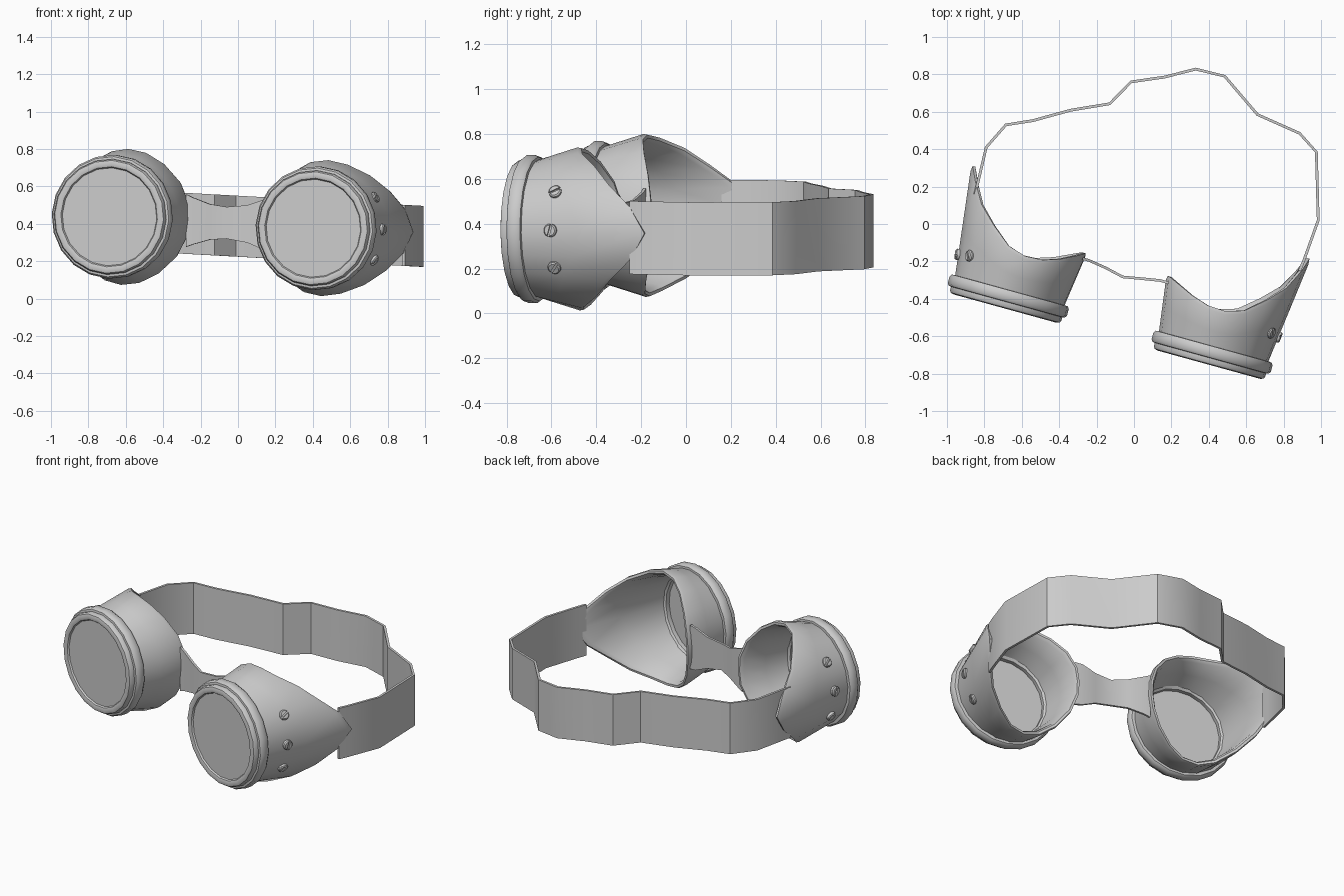
import bpy, bmesh
from math import sin, cos, pi, atan2, radians
from mathutils import Matrix, Vector

if "Cube" in bpy.data.objects:
    bpy.data.objects.remove(bpy.data.objects["Cube"])

# Goggle frame: x along the two lenses, y backwards, z up
FRAME = (Matrix.Translation((-0.145, -0.60, 0.407)) @ Matrix.Rotation(radians(-15.4), 4, 'Z')
         @ Matrix.Rotation(radians(3.1), 4, 'Y'))
HALF = 0.566   # half the lens spacing
N = 20


def finish(name, bm, matrix, angle=35):
    bmesh.ops.recalc_face_normals(bm, faces=bm.faces)
    bm.transform(matrix)
    mesh = bpy.data.meshes.new(name)
    bm.to_mesh(mesh)
    bm.free()
    ob = bpy.data.objects.new(name, mesh)
    bpy.context.collection.objects.link(ob)
    bpy.ops.object.select_all(action='DESELECT')
    ob.select_set(True)
    bpy.context.view_layer.objects.active = ob
    bpy.ops.object.shade_smooth_by_angle(angle=radians(angle))
    return ob


def add_loft(bm, sections, cyclic=False):
    rows = [[bm.verts.new(p) for p in s] for s in sections]
    n = len(rows[0])
    for k in range(len(rows) if cyclic else len(rows) - 1):
        a, b = rows[k], rows[(k + 1) % len(rows)]
        for i in range(n):
            j = (i + 1) % n
            bm.faces.new((a[i], a[j], b[j], b[i]))
    if not cyclic:
        bm.faces.new(rows[0])
        bm.faces.new(rows[-1])


def loft(name, sections, matrix, cyclic=False, angle=35):
    bm = bmesh.new()
    add_loft(bm, sections, cyclic)
    return finish(name, bm, matrix, angle)


def circle(s, r, y):
    return [(s * (HALF + r * cos(2 * pi * i / N)), y, r * sin(2 * pi * i / N)) for i in range(N)]


# Rear opening of a cup, upper half: outward offset, height, depth
upper = [(.375, 0, .675), (.345, .12, .60), (.285, .215, .49), (.195, .295, .40), (.09, .347, .315),
         (-.01, .366, .285), (-.11, .35, .29), (-.205, .295, .32), (-.29, .2, .36),
         (-.335, .09, .383), (-.343, 0, .385)]
contour = upper + [(e, -w, v) for e, w, v in upper[-2:0:-1]]


def cup_ring(s, t, scale, dv, r):
    # blend from the front circle (t=0) to the rear opening (t=1)
    pts = []
    for e, w, v in contour:
        a = atan2(w, e)
        pts.append((s * (HALF + r * cos(a) * (1 - t) + e * scale * t),
                    .07 * (1 - t) + (v + dv) * t,
                    r * sin(a) * (1 - t) + w * scale * t))
    return pts


def screw(name, s, ang, depth, spin):
    bm = bmesh.new()
    # base disc and two half heads leaving a slot
    add_loft(bm, [[(.03 * cos(2 * pi * i / 14), .03 * sin(2 * pi * i / 14), z) for i in range(14)]
                  for z in (-.02, .004)])
    for side in (0, pi):
        arc = [side + .2 + (pi - .4) * i / 6 for i in range(7)]
        add_loft(bm, [[(r * cos(a), r * sin(a), z) for a in arc]
                      for r, z in ((.03, .0), (.03, .008), (.024, .014))])
    normal = Vector((s * cos(ang), -.1, sin(ang)))
    pos = Vector((s * (HALF + .321 * cos(ang)), depth, .321 * sin(ang)))
    m = Matrix.Translation(pos) @ normal.to_track_quat('Z', 'Y').to_matrix().to_4x4() \
        @ Matrix.Rotation(spin, 4, 'Z')
    finish(name, bm, FRAME @ m)


for s, side in ((-1, 'left'), (1, 'right')):
    # Eye cup with wall thickness and rounded rim
    loft(side + '_cup', [cup_ring(s, *p) for p in (
        (0, 1, 0, .30), (.5, 1, 0, .30), (.97, 1, 0, .30), (1, .985, .012, .3), (1, .945, .012, .3),
        (.97, .91, 0, .27), (.5, .91, 0, .27), (0, .91, 0, .27))], FRAME, True, 45)
    # Stepped lens ring
    profile = [(.26, .015), (.268, .003), (.285, -.002), (.302, .003), (.309, .015), (.309, .034),
               (.322, .036), (.331, .048), (.331, .085), (.322, .098), (.295, .1), (.26, .07)]
    loft(side + '_lens_ring', [circle(s, r, y) for r, y in profile], FRAME, True, 40)
    # Lens
    loft(side + '_lens', [circle(s, .265, y) for y in (.012, .045)], FRAME)
    # Slotted screws on the outer flank
    for k, (deg, depth, spin) in enumerate(((34, .25, .5), (2, .24, 1.3), (-29, .245, .9))):
        screw(f'{side}_screw_{k + 1}', s, radians(deg), depth - (.03 if s < 0 else 0), spin)


def band(name, path, thick, height):
    # path of (x, y), height(x) gives the bottom and top
    pts = [Vector(p) for p in path]
    secs = []
    for i, p in enumerate(pts):
        t = (pts[min(i + 1, len(pts) - 1)] - pts[max(i - 1, 0)]).normalized()
        n = Vector((-t.y, t.x)) * thick / 2
        lo, hi = height(p.x)
        secs.append([(*(p + n), lo), (*(p + n), hi), (*(p - n), hi), (*(p - n), lo)])
    return loft(name, secs, Matrix(), False, 30)


# Nose bridge, narrow in the middle
def bridge_height(x):
    h = .085 + .055 * min(1, abs(x + .06) / .21) ** 2
    return .402 - .055 * x - h, .402 - .055 * x + h


band('nose_bridge', [(-.275, -.185), (-.24, -.195), (-.15, -.235), (-.06, -.283), (.05, -.293),
                     (.14, -.302), (.185, -.315)], .014, bridge_height)

# Head strap
band('head_strap', [(-.85, .16), (-.835, .22), (-.79, .41), (-.685, .53), (-.54, .553), (-.34, .608),
                    (-.13, .643), (-.015, .76), (.16, .785), (.33, .828), (.485, .79), (.66, .585),
                    (.885, .485), (.975, .385), (.985, .02), (.91, -.19), (.885, -.25)],
     .015, lambda x: (.387 - .055 * x - .163, .387 - .055 * x + .163))
